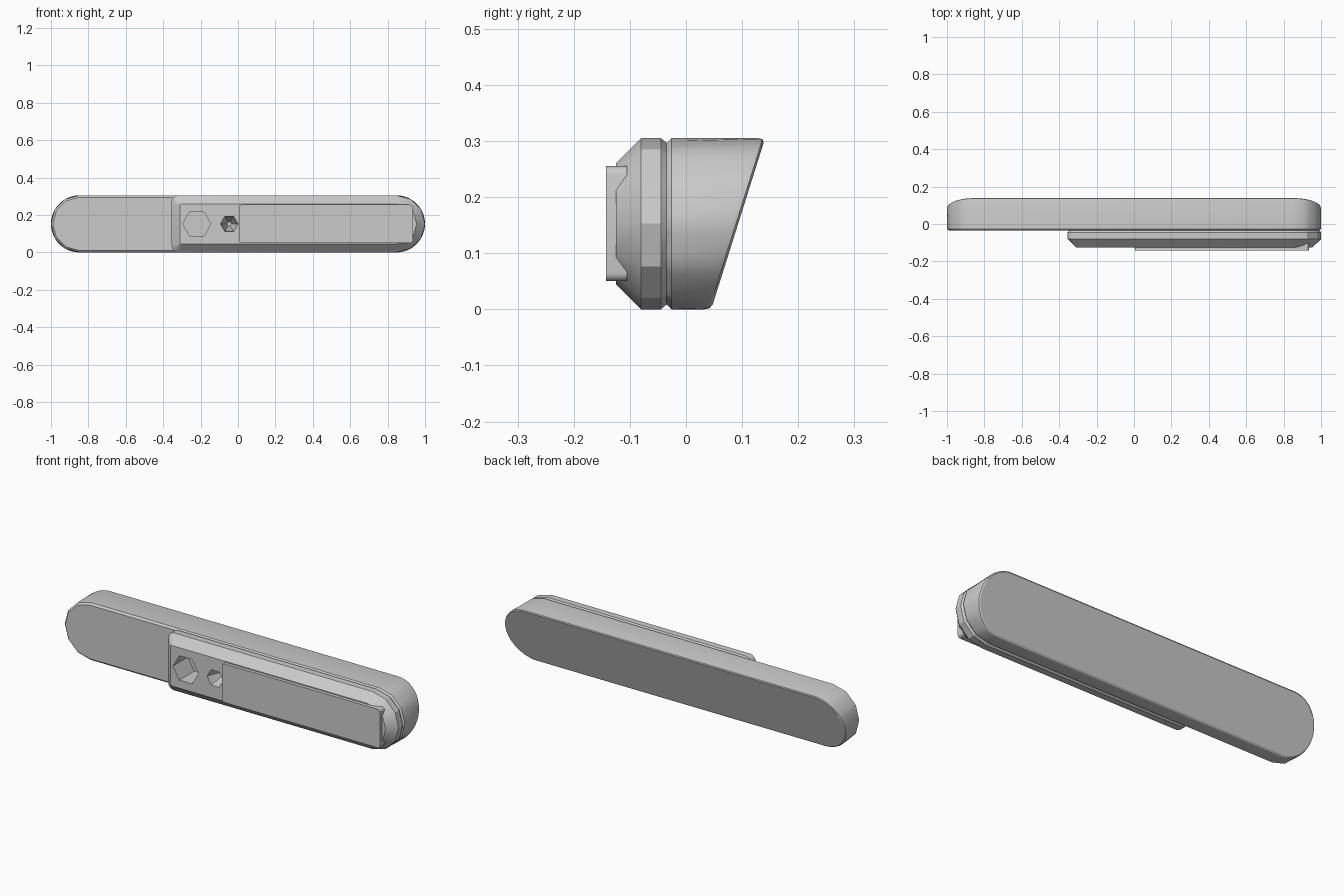
import bpy, bmesh, math
from mathutils import Vector

if "Cube" in bpy.data.objects:
    bpy.data.objects.remove(bpy.data.objects["Cube"], do_unlink=True)

grey = bpy.data.materials.new("plain_grey")
grey.use_nodes = True
grey.diffuse_color = (0.6, 0.6, 0.6, 1)
grey.node_tree.nodes["Principled BSDF"].inputs["Base Color"].default_value = (0.6, 0.6, 0.6, 1)

R = 0.1525          # half height of the bar
STEPS = 24          # points along each round end
FACETS = 6          # flat sides of the coarse front end


def arc(cx, cz, r, start, end, steps, facets=None):
    """Arc points; with facets, points lie on a coarse polygon."""
    def at(t):
        a = math.radians(start + (end - start) * t)
        return Vector((cx + r * math.cos(a), cz + r * math.sin(a)))
    pts = []
    for i in range(steps + 1):
        if facets:
            f = i / steps * facets
            k = min(int(f), facets - 1)
            pts.append(at(k / facets).lerp(at((k + 1) / facets), f - k))
        else:
            pts.append(at(i / steps))
    return pts


def stadium(inset=0, facets=None):
    r = R - inset
    return (arc(1 - R, R, r, -90, 90, STEPS, facets)
            + arc(R - 1, R, r, 90, 270, STEPS, facets))


def block_outline(inset=0):
    """Round right end, squared left end with small corner fillets."""
    r, c, x = R - inset, 0.035 - inset * 0.6, -0.355 + inset
    return (arc(1 - R, R, r, -90, 90, FACETS)
            + arc(x + c, R + r - c, c, 90, 180, 4)
            + arc(x + c, R - r + c, c, 180, 270, 4))


def rounded_rect(x0, x1, z0, z1, c):
    return (arc(x1 - c, z0 + c, c, -90, 0, 4) + arc(x1 - c, z1 - c, c, 0, 90, 4)
            + arc(x0 + c, z1 - c, c, 90, 180, 4) + arc(x0 + c, z0 + c, c, 180, 270, 4))


def loft(name, sections):
    """Skin a list of (outline, depth function of z) from front to back."""
    bm = bmesh.new()
    rings = [[bm.verts.new((p.x, depth(p.y), p.y)) for p in pts] for pts, depth in sections]
    for a, b in zip(rings, rings[1:]):
        for i in range(len(a)):
            j = (i + 1) % len(a)
            bm.faces.new((a[i], a[j], b[j], b[i]))
    bm.faces.new(rings[0][::-1])
    bm.faces.new(rings[-1])
    bmesh.ops.remove_doubles(bm, verts=bm.verts, dist=1e-5)
    bmesh.ops.recalc_face_normals(bm, faces=bm.faces)
    mesh = bpy.data.meshes.new(name)
    bm.to_mesh(mesh)
    bm.free()
    mesh.materials.append(grey)
    obj = bpy.data.objects.new(name, mesh)
    bpy.context.collection.objects.link(obj)
    return obj


def flat(y):
    return lambda z: y


def slant(offset):
    return lambda z: 0.045 + 0.096 * z / (2 * R) - offset


def combine(target, other, operation):
    """Apply a boolean and discard the helper."""
    mod = target.modifiers.new("combine", "BOOLEAN")
    mod.object, mod.operation, mod.solver = other, operation, "EXACT"
    bpy.context.view_layer.objects.active = target
    bpy.ops.object.modifier_apply(modifier=mod.name)
    bpy.data.objects.remove(other, do_unlink=True)


def smooth(obj):
    bpy.ops.object.select_all(action="DESELECT")
    obj.select_set(True)
    bpy.context.view_layer.objects.active = obj
    bpy.ops.object.shade_smooth_by_angle(angle=math.radians(25))


# Long bar: coarse front end easing into a smooth, slanted back
body = loft("main_bar", [
    (stadium(0.01, FACETS), flat(-0.036)),
    (stadium(0, FACETS), flat(-0.026)),
    (stadium(), slant(0.012)),
    (stadium(0.002), slant(0.004)),
    (stadium(0.008), slant(0)),
])

# Raised front block with chamfered rim
block = loft("front_block", [
    (block_outline(0.045), flat(-0.125)),
    (block_outline(), flat(-0.08)),
    (block_outline(), flat(-0.045)),
    (block_outline(0.012), flat(-0.03)),
    (block_outline(0.012), flat(0.01)),
])
combine(body, block, "UNION")

# Hexagonal socket and small tapered hole
for x, r, tip, back in ((-0.22, 0.075, 0.075, 0.0), (-0.047, 0.047, 0.012, -0.04)):
    hole = loft("hole_cutter", [
        (arc(x, R, r, 0, 300, 5), flat(-0.2)),
        (arc(x, R, r, 0, 300, 5), flat(-0.12)),
        (arc(x, R, tip, 0, 300, 5), flat(back)),
    ])
    hole.hide_render = True
    combine(body, hole, "DIFFERENCE")
smooth(body)

# Flat cover plate
outline = rounded_rect(0.005, 0.935, 0.05, 0.255, 0.015)
smooth(loft("cover_plate", [(outline, flat(-0.143)), (outline, flat(-0.105))]))
